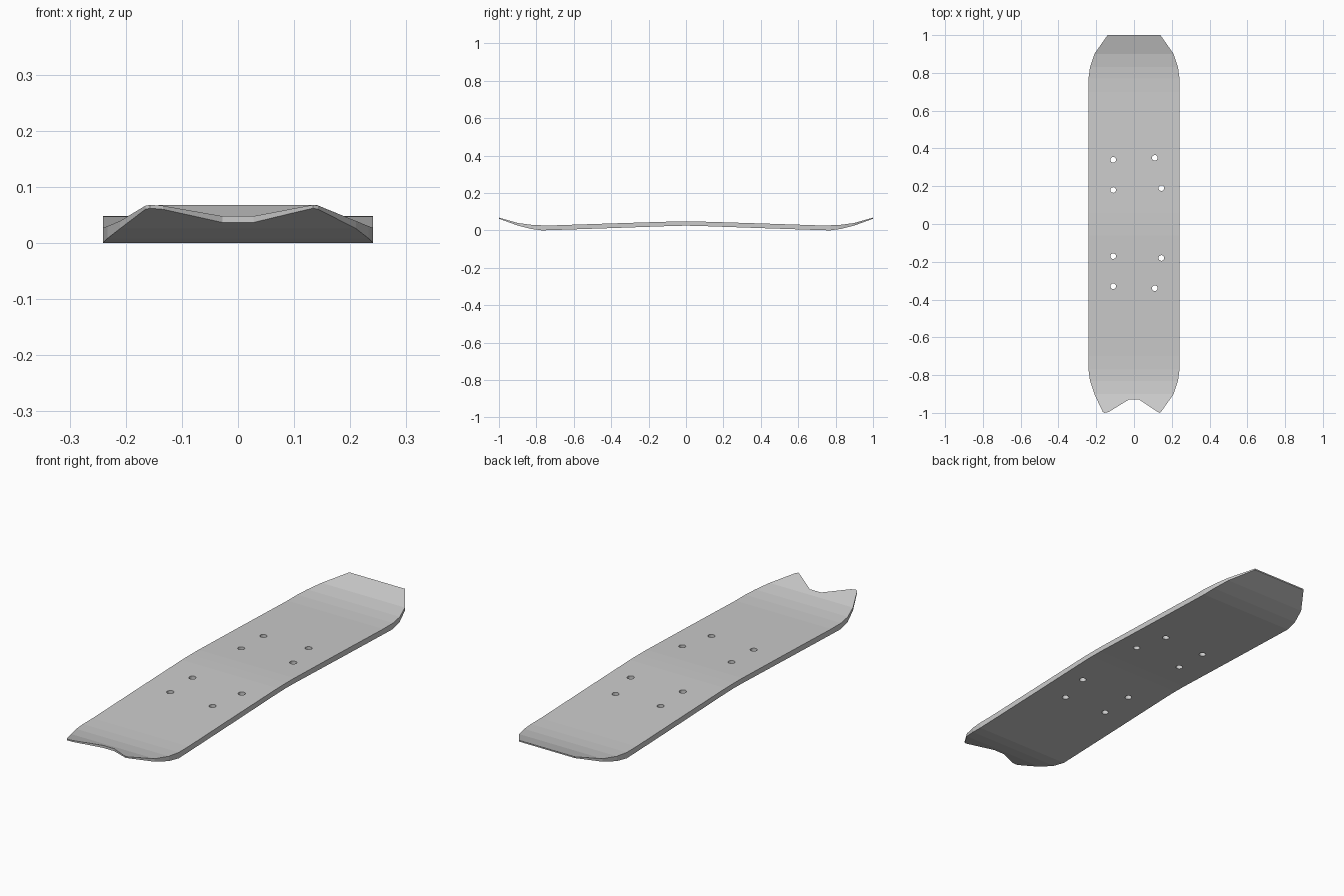
import bpy, bmesh
from mathutils import Vector, Matrix

if "Cube" in bpy.data.objects:
    bpy.data.objects.remove(bpy.data.objects["Cube"])

# Side profile: distance from middle, bottom height, top height
PROFILE = [(0.0, 0.025, 0.048), (0.06, 0.024, 0.0475), (0.4, 0.012, 0.037),
           (0.70, 0.002, 0.027), (0.77, 0.0, 0.027), (0.83, 0.008, 0.030),
           (0.90, 0.026, 0.0395), (1.0, 0.062, 0.068)]


def height(y, k):
    y = min(abs(y), 1.0)
    for a, b in zip(PROFILE, PROFILE[1:]):
        if y <= b[0] + 1e-6:
            t = (y - a[0]) / (b[0] - a[0])
            return a[k] + t * (b[k] - a[k])
    return PROFILE[-1][k]


# Deck outline: square tail at the back, notched nose at the front
side = [(0.241, 0.77), (0.233, 0.83), (0.21, 0.90)]
outline = [(x, -y) for x, y in reversed(side)] + side
outline += [(0.14, 1.0), (-0.14, 1.0)]
outline += [(-x, y) for x, y in reversed(side)] + [(-x, -y) for x, y in side]
outline += [(-0.165, -0.995), (-0.157, -1.0), (-0.134, -0.995), (-0.028, -0.93),
            (0.028, -0.93), (0.11, -0.985), (0.134, -1.0), (0.143, -0.995)]

bm = bmesh.new()
bm.faces.new([bm.verts.new((x, y, 0)) for x, y in outline])
for y, _, _ in PROFILE[:-1]:
    for s in ((1, -1) if y else (1,)):
        bmesh.ops.bisect_plane(bm, geom=bm.verts[:] + bm.edges[:] + bm.faces[:],
                               plane_co=Vector((0, s * y, 0)), plane_no=Vector((0, 1, 0)))
ext = bmesh.ops.extrude_face_region(bm, geom=bm.faces[:], use_keep_orig=True)
top = {v for v in ext["geom"] if isinstance(v, bmesh.types.BMVert)}
for v in bm.verts:
    v.co.z = height(v.co.y, 2 if v in top else 1)
bmesh.ops.recalc_face_normals(bm, faces=bm.faces[:])
mesh = bpy.data.meshes.new("deck")
bm.to_mesh(mesh)
bm.free()
deck = bpy.data.objects.new("deck", mesh)
bpy.context.collection.objects.link(deck)

# Truck bolt holes
HOLES = [(-0.11, 0.34), (0.11, 0.35), (-0.11, 0.18), (0.145, 0.19),
         (-0.11, -0.17), (0.145, -0.18), (-0.11, -0.33), (0.11, -0.34)]
bm = bmesh.new()
for x, y in HOLES:
    bmesh.ops.create_cone(bm, cap_ends=True, segments=16, radius1=0.015, radius2=0.015,
                          depth=0.3, matrix=Matrix.Translation((x, y, 0.03)))
cut_mesh = bpy.data.meshes.new("hole_cutter")
bm.to_mesh(cut_mesh)
bm.free()
cutter = bpy.data.objects.new("hole_cutter", cut_mesh)
bpy.context.collection.objects.link(cutter)
cutter.hide_render = True

mod = deck.modifiers.new("bolt_holes", 'BOOLEAN')
mod.operation = 'DIFFERENCE'
mod.solver = 'EXACT'
mod.object = cutter
bpy.context.view_layer.objects.active = deck
deck.select_set(True)
bpy.ops.object.modifier_apply(modifier=mod.name)
bpy.data.objects.remove(cutter)
